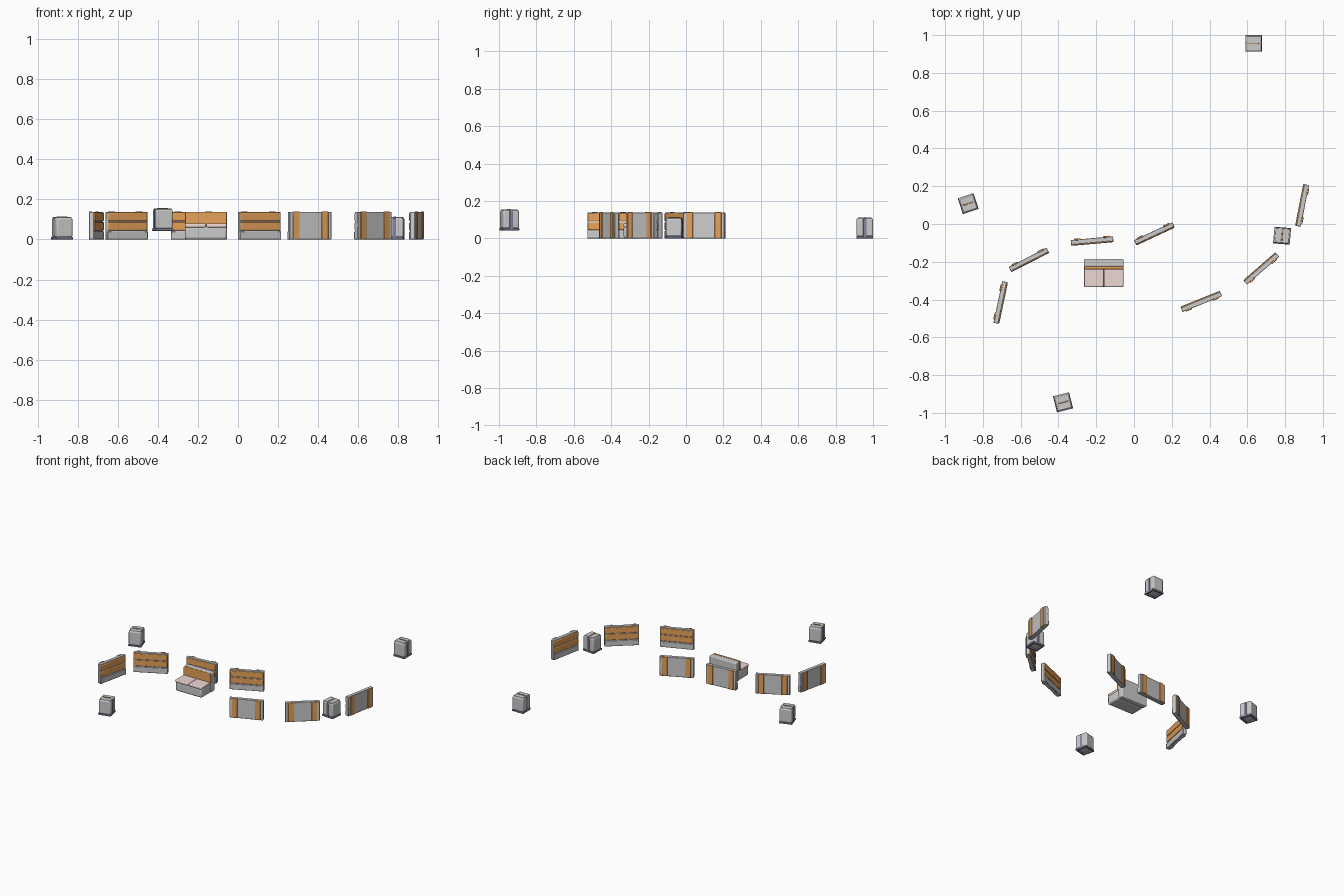
import bpy
from math import radians
from mathutils import Matrix, Vector

if "Cube" in bpy.data.objects:
    bpy.data.objects.remove(bpy.data.objects["Cube"])


def mat(name, c):
    m = bpy.data.materials.new(name)
    m.diffuse_color = (*c, 1)
    m.use_nodes = True
    m.node_tree.nodes["Principled BSDF"].inputs["Base Color"].default_value = m.diffuse_color
    return m


ORANGE = mat("orange_fabric", (0.80, 0.36, 0.10))
PINK = mat("pale_pink", (0.85, 0.68, 0.65))
PURPLE = mat("dark_trim", (0.25, 0.23, 0.36))


def box(name, base, lo, hi, material=None, bevel=0.003, segs=2):
    """Bevelled box given by two local corners, placed by a base matrix."""
    lo, hi = Vector(lo), Vector(hi)
    bpy.ops.mesh.primitive_cube_add(size=1)
    o = bpy.context.object
    o.name = name
    size = hi - lo
    o.data.transform(Matrix.Translation((lo + hi) / 2) @ Matrix.Diagonal((*size, 1)))
    o.matrix_world = base
    if bevel:
        b = o.modifiers.new("bevel", 'BEVEL')
        b.width = bevel
        b.segments = segs
    if material:
        o.data.materials.append(material)
    bpy.ops.object.shade_smooth_by_angle(angle=radians(40))
    return o


def place(x, y, z, deg):
    return Matrix.Translation((x, y, z)) @ Matrix.Rotation(radians(deg), 4, 'Z')


# upright panels: padded bars on local -y, vertical straps on local +y
def panel(x, y, deg):
    b = place(x, y, 0, deg)
    box("panel_board", b, (-0.1125, -0.012, 0), (0.1125, 0.013, 0.138), None, 0.002, 1)
    box("panel_kick_plate", b, (-0.1125, -0.017, 0), (0.1125, -0.010, 0.040))
    for z0, z1 in ((0.045, 0.086), (0.092, 0.134)):
        box("panel_padded_bar", b, (-0.110, -0.018, z0), (0.110, -0.008, z1), ORANGE, 0.006, 3)
    for s in (-1, 1):
        box("panel_strap", b, (s * 0.077 - 0.018, 0.008, 0.001),
            (s * 0.077 + 0.018, 0.018, 0.140), ORANGE, 0.003)


for p in ((-0.708, -0.415, 78), (-0.557, -0.188, 27), (-0.222, -0.088, 5),
          (0.107, -0.050, 25), (0.357, -0.412, 202), (0.675, -0.237, 221),
          (0.892, 0.098, 259)):
    panel(*p)

# sofa
sofa = place(-0.16, -0.26, 0, 0)
box("sofa_base", sofa, (-0.105, -0.073, 0), (0.105, 0.035, 0.066), None, 0.012, 4)
box("sofa_back", sofa, (-0.105, 0.034, 0), (0.105, 0.075, 0.138), None, 0.006, 3)
box("sofa_back_pad", sofa, (-0.104, 0.020, 0.066), (0.104, 0.036, 0.138), ORANGE, 0.005, 3)
for s in (-1, 1):
    box("sofa_seat_cushion", sofa, (min(s * 0.001, s * 0.104), -0.074, 0.060),
        (max(s * 0.001, s * 0.104), 0.022, 0.080), PINK, 0.006, 3)


# small block stools
def stool(x, y, z, deg):
    b = place(x, y, z, deg)
    h = 0.044
    box("stool_body", b, (-0.042, -h, 0.010), (0.042, h, 0.108), None, 0.009, 4)
    box("stool_cap", b, (-0.038, -0.038, 0.100), (0.038, 0.038, 0.111), None, 0.003)
    # open square foot frame
    for s in (-1, 1):
        box("stool_foot_side", b, (s * 0.038 - 0.006, -h, 0), (s * 0.038 + 0.006, h, 0.012), PURPLE, 0.002)
        box("stool_foot_end", b, (-h, s * 0.038 - 0.006, 0), (h, s * 0.038 + 0.006, 0.012), PURPLE, 0.002)
        box("stool_side_strap", b, (s * 0.041 - 0.003, -0.009, 0.008),
            (s * 0.041 + 0.003, 0.009, 0.106), PURPLE, 0.002)
    box("stool_handle", b, (-0.028, -0.003, 0.109), (0.028, 0.003, 0.115), ORANGE, 0.002)


for p in ((0.633, 0.956, 0, 0), (-0.878, 0.108, 0, 18), (0.784, -0.062, 0, 85),
          (-0.376, -0.944, 0.043, 14)):
    stool(*p)
